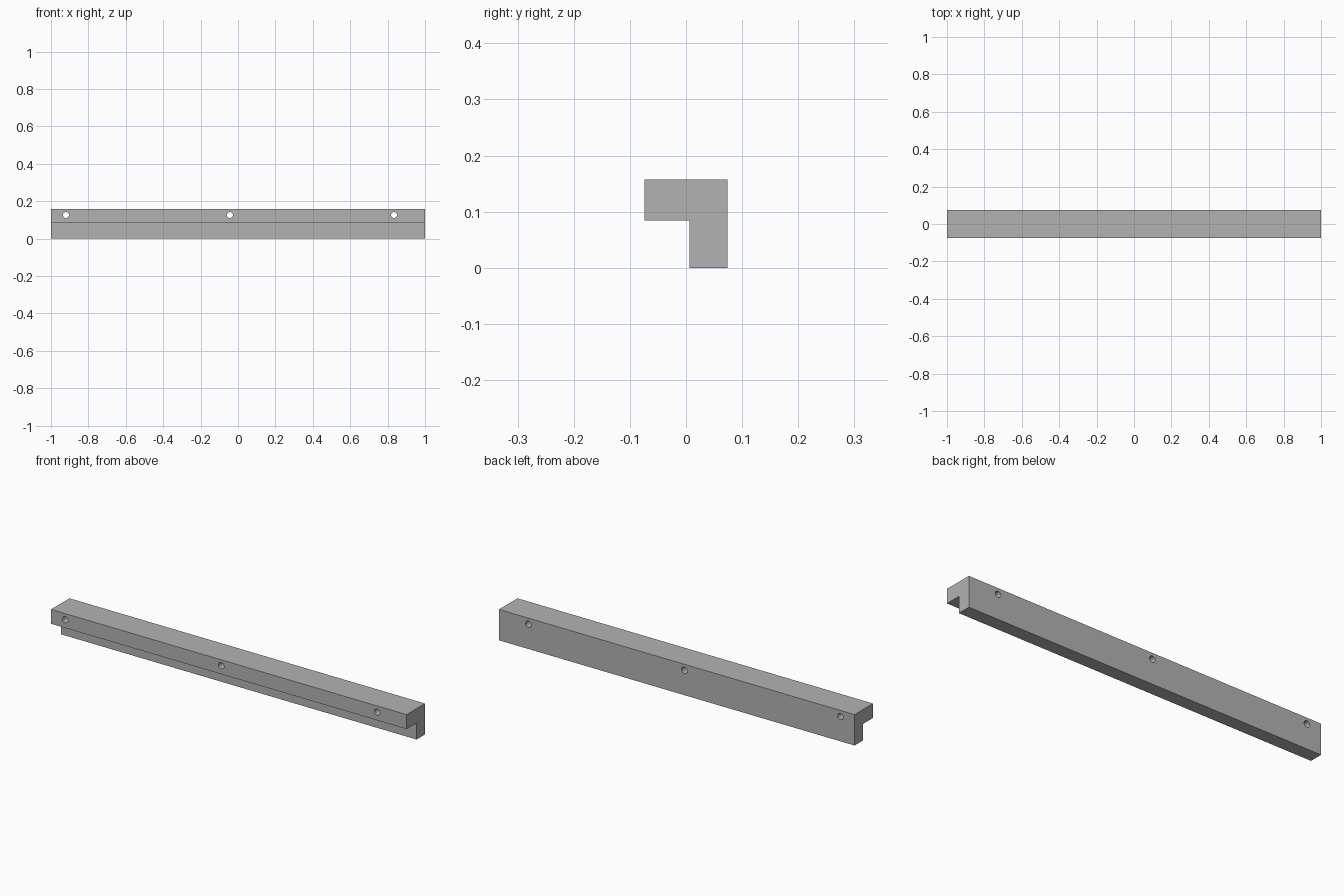
import bpy
import bmesh
from math import radians

cube = bpy.data.objects.get("Cube")
if cube:
    bpy.data.objects.remove(cube, do_unlink=True)

LENGTH = 2.0
HOLE_X = (-0.92, -0.043, 0.834)
HOLE_Z = 0.126
HOLE_RADIUS = 0.016

grey = bpy.data.materials.new("plain grey")
grey.use_nodes = True
grey.diffuse_color = (0.45, 0.45, 0.45, 1)
grey.node_tree.nodes["Principled BSDF"].inputs["Base Color"].default_value = grey.diffuse_color

# L-shaped rail: cross-section (y, z) extruded along x
profile = [(0.006, 0), (0.074, 0), (0.074, 0.157),
           (-0.074, 0.157), (-0.074, 0.084), (0.006, 0.084)]
bm = bmesh.new()
section = bm.faces.new([bm.verts.new((-LENGTH / 2, y, z)) for y, z in profile])
extruded = bmesh.ops.extrude_face_region(bm, geom=[section])["geom"]
bmesh.ops.translate(bm, vec=(LENGTH, 0, 0),
                    verts=[v for v in extruded if isinstance(v, bmesh.types.BMVert)])
if section.is_valid and len(bm.faces) < len(profile) + 2:
    bm.faces.new([bm.verts[i] for i in range(len(profile))])
bmesh.ops.recalc_face_normals(bm, faces=bm.faces)
mesh = bpy.data.meshes.new("rail")
bm.to_mesh(mesh)
bm.free()
mesh.materials.append(grey)
rail = bpy.data.objects.new("rail", mesh)
bpy.context.collection.objects.link(rail)

# Screw holes drilled front to back
for x in HOLE_X:
    bpy.ops.mesh.primitive_cylinder_add(vertices=32, radius=HOLE_RADIUS, depth=0.4,
                                        location=(x, 0, HOLE_Z),
                                        rotation=(radians(90), 0, 0))
    cutter = bpy.context.object
    cutter.name = "hole_cutter"
    cutter.hide_render = True
    cutter.data.materials.append(grey)
    drill = rail.modifiers.new("screw_hole", 'BOOLEAN')
    drill.operation = 'DIFFERENCE'
    drill.solver = 'EXACT'
    drill.object = cutter
    bpy.context.view_layer.objects.active = rail
    bpy.ops.object.modifier_apply(modifier=drill.name)
    bpy.data.objects.remove(cutter, do_unlink=True)

# Smooth hole walls, crisp rail edges
bpy.ops.object.select_all(action='DESELECT')
rail.select_set(True)
bpy.context.view_layer.objects.active = rail
bpy.ops.object.shade_smooth_by_angle(angle=radians(30))
